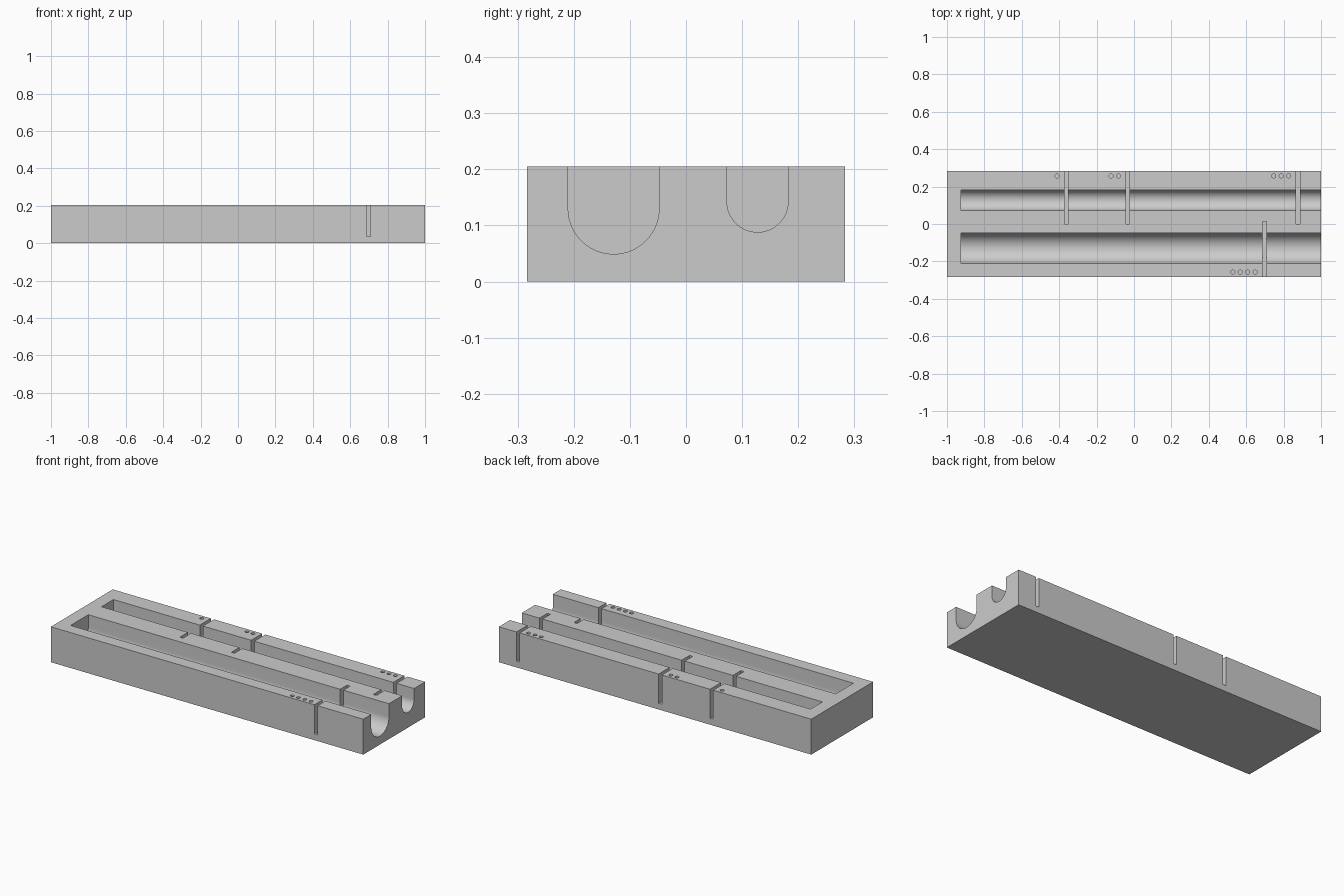
import bpy
import bmesh
import math

if "Cube" in bpy.data.objects:
    bpy.data.objects.remove(bpy.data.objects["Cube"])

WIDTH, HEIGHT = 0.566, 0.205
HALF = WIDTH / 2
ABOVE = HEIGHT + 0.05      # cutters reach past the top

grey = bpy.data.materials.new("plain grey")
grey.use_nodes = True
colour = (0.6, 0.6, 0.6, 1)
grey.diffuse_color = colour
grey.node_tree.nodes["Principled BSDF"].inputs["Base Color"].default_value = colour


def add_object(name, bm):
    bmesh.ops.recalc_face_normals(bm, faces=bm.faces)
    mesh = bpy.data.meshes.new(name)
    bm.to_mesh(mesh)
    bm.free()
    mesh.materials.append(grey)
    obj = bpy.data.objects.new(name, mesh)
    bpy.context.collection.objects.link(obj)
    return obj


def box(name, low, high):
    bm = bmesh.new()
    bmesh.ops.create_cube(bm, size=1)
    for v in bm.verts:
        v.co = [lo + (c + 0.5) * (hi - lo) for c, lo, hi in zip(v.co, low, high)]
    return add_object(name, bm)


def trough(name, y, radius, bottom):
    """U-shaped channel cutter running out through the right-hand end."""
    steps = 48
    profile = [(y + radius, ABOVE)]
    for i in range(steps + 1):
        a = -math.pi * i / steps
        profile.append((y + radius * math.cos(a), bottom + radius + radius * math.sin(a)))
    profile.append((y - radius, ABOVE))
    bm = bmesh.new()
    face = bm.faces.new([bm.verts.new((-0.925, py, pz)) for py, pz in profile])
    ext = bmesh.ops.extrude_face_region(bm, geom=[face], use_keep_orig=True)
    for v in ext["geom"]:
        if isinstance(v, bmesh.types.BMVert):
            v.co.x = 1.05
    return add_object(name, bm)


def dimple(name, x, y):
    bm = bmesh.new()
    bmesh.ops.create_cone(bm, cap_ends=True, segments=20, radius1=0.011,
                          radius2=0.011, depth=0.04)
    bmesh.ops.translate(bm, verts=bm.verts, vec=(x, y, HEIGHT))
    return add_object(name, bm)


# Solid block
block = box("grooved_block", (-1, -HALF, 0), (1, HALF, HEIGHT))

# Two round-bottomed channels
cutters = [trough("wide_channel_cutter", -0.129, 0.081, 0.049),
           trough("narrow_channel_cutter", 0.1275, 0.0545, 0.088)]

# Saw slots, each with a row of counting dimples beside it
for x, side, count in [(-0.362, 1, 1), (-0.033, 1, 2), (0.877, 1, 3), (0.698, -1, 4)]:
    if side > 0:
        y_low, y_high = 0.0, HALF + 0.05
    else:
        y_low, y_high = -HALF - 0.05, 0.014
    cutters.append(box("slot_cutter", (x - 0.01, y_low, 0.036), (x + 0.01, y_high, ABOVE)))
    for i in range(count):
        cutters.append(dimple("dimple_cutter", x - 0.05 - 0.04 * i, side * 0.257))

# Carve everything out of the block
bpy.ops.object.select_all(action="DESELECT")
block.select_set(True)
bpy.context.view_layer.objects.active = block
for cutter in cutters:
    cutter.hide_render = True
    mod = block.modifiers.new("carve", "BOOLEAN")
    mod.operation = "DIFFERENCE"
    mod.solver = "EXACT"
    mod.object = cutter
    bpy.ops.object.modifier_apply(modifier=mod.name)
    bpy.data.objects.remove(cutter)

bpy.ops.object.shade_smooth_by_angle(angle=math.radians(30))
